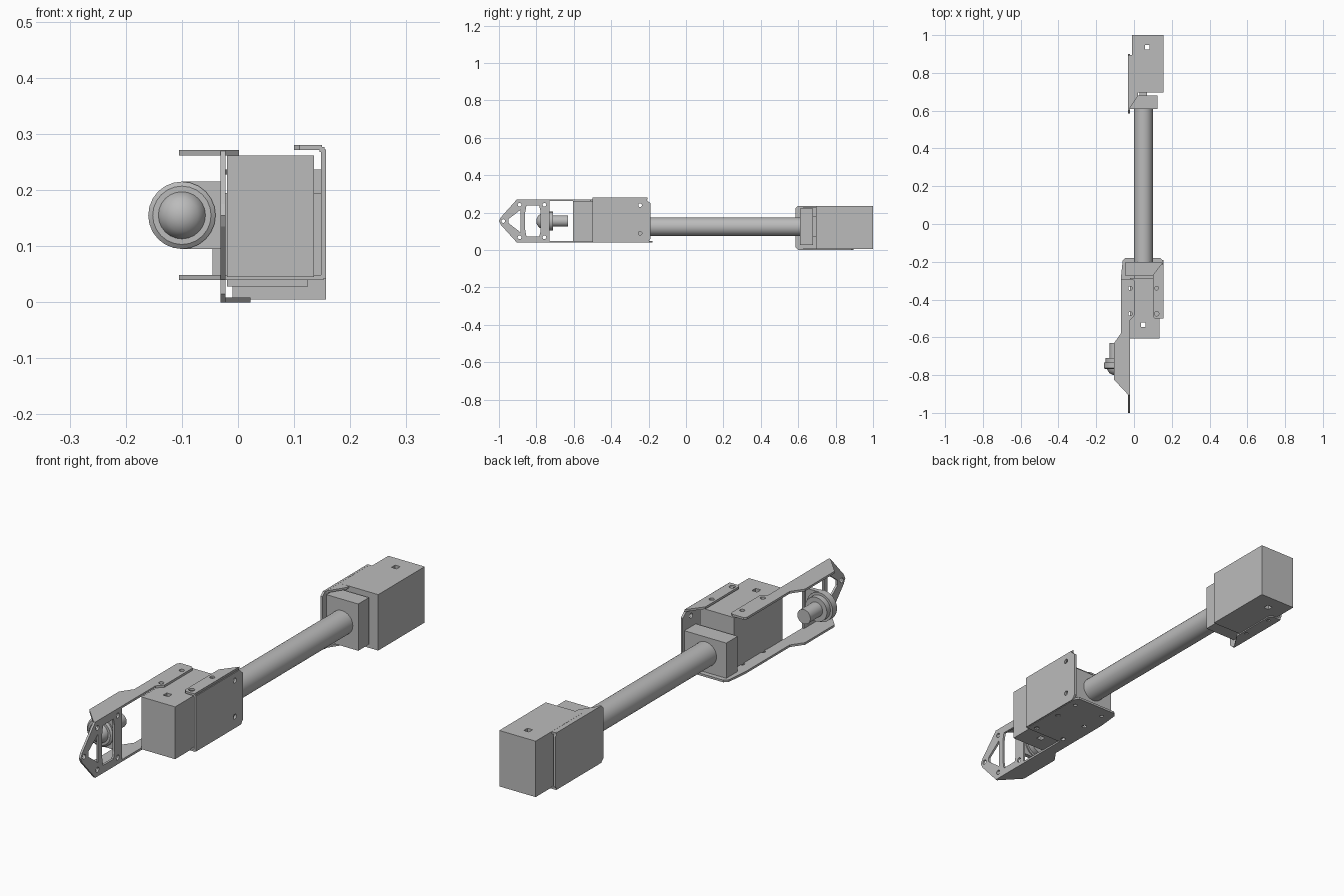
import bpy, bmesh, math
from mathutils import Matrix, Vector

cube = bpy.data.objects.get("Cube")
if cube:
    bpy.data.objects.remove(cube, do_unlink=True)

grey = bpy.data.materials.new("plain grey")
grey.use_nodes = True
COLOUR = (0.5, 0.5, 0.5, 1)
grey.diffuse_color = COLOUR
grey.node_tree.nodes["Principled BSDF"].inputs["Base Color"].default_value = COLOUR


def add(name, mesh, smooth=False):
    mesh.materials.clear()
    mesh.materials.append(grey)
    ob = bpy.data.objects.new(name, mesh)
    bpy.context.collection.objects.link(ob)
    if smooth:
        bpy.ops.object.select_all(action="DESELECT")
        ob.select_set(True)
        bpy.context.view_layer.objects.active = ob
        bpy.ops.object.shade_smooth_by_angle(angle=math.radians(35))
    return ob


def rect(x0, x1, y0, y1):
    return [(x0, y0), (x1, y0), (x1, y1), (x0, y1)]


def hole(x, y, r=0.01, n=16):
    return [(x + r * math.cos(math.tau * i / n), y + r * math.sin(math.tau * i / n)) for i in range(n)]


def slab(name, axis, lo, hi, *loops):
    """Extrude an outline (first loop) with holes (other loops) along z from an xy profile, or along x from a yz one."""
    cu = bpy.data.curves.new(name, "CURVE")
    cu.dimensions = "2D"
    cu.fill_mode = "BOTH"
    cu.extrude = (hi - lo) / 2
    for loop in loops:
        sp = cu.splines.new("POLY")
        sp.points.add(len(loop) - 1)
        for p, (u, v) in zip(sp.points, loop):
            p.co = (u, v, 0, 1)
        sp.use_cyclic_u = True
    tmp = bpy.data.objects.new(name, cu)
    bpy.context.collection.objects.link(tmp)
    dg = bpy.context.evaluated_depsgraph_get()
    mesh = bpy.data.meshes.new_from_object(tmp.evaluated_get(dg))
    bpy.data.objects.remove(tmp)
    bpy.data.curves.remove(cu)
    mid = (lo + hi) / 2
    if axis == "z":
        m = Matrix.Translation((0, 0, mid))
    else:
        m = Matrix(((0, 0, 1, mid), (1, 0, 0, 0), (0, 1, 0, 0), (0, 0, 0, 1)))
    mesh.transform(m)
    bm = bmesh.new()
    bm.from_mesh(mesh)
    bmesh.ops.remove_doubles(bm, verts=bm.verts, dist=1e-5)
    bmesh.ops.recalc_face_normals(bm, faces=bm.faces)
    bm.to_mesh(mesh)
    bm.free()
    for p in mesh.polygons:
        p.use_smooth = False
    return add(name, mesh)


def lathe(name, profile, x, z, steps=32):
    """Spin (radius, y) points about an axis parallel to y."""
    bm = bmesh.new()
    vs = [bm.verts.new((x + r, y, z)) for r, y in profile]
    es = [bm.edges.new(e) for e in zip(vs, vs[1:])]
    bmesh.ops.spin(bm, geom=vs + es, cent=Vector((x, 0, z)), axis=(0, 1, 0), angle=math.tau, steps=steps)
    bmesh.ops.remove_doubles(bm, verts=bm.verts, dist=1e-5)
    bmesh.ops.recalc_face_normals(bm, faces=bm.faces)
    mesh = bpy.data.meshes.new(name)
    bm.to_mesh(mesh)
    bm.free()
    return add(name, mesh, True)


# Arm tube
lathe("arm_tube", [(0, -0.21), (0.05, -0.21), (0.05, 0.62), (0, 0.62)], 0.05, 0.125)

# Motors with a square hole through each, and the couplings that hold the tube
slab("rear_motor", "z", 0.005, 0.237, rect(-0.01, 0.157, 0.695, 1.0), rect(0.058, 0.082, 0.923, 0.947))
slab("rear_coupling", "z", 0.028, 0.222, rect(-0.02, 0.125, 0.61, 0.68))
slab("rear_motor_neck", "z", 0.07, 0.18, rect(0.03, 0.07, 0.675, 0.70))
slab("front_motor", "z", 0.045, 0.262, rect(-0.02, 0.135, -0.605, -0.285), rect(0.038, 0.062, -0.545, -0.521))
slab("front_coupling", "z", 0.047, 0.195, rect(-0.045, 0.148, -0.275, -0.20))
slab("front_motor_neck", "z", 0.08, 0.17, rect(0.0, 0.10, -0.29, -0.27))

# Rear bracket: side plate with a flange above and below
slab("rear_bracket_side", "x", -0.031, -0.022,
     [(0.60, 0), (0.89, 0), (0.90, 0.015), (0.90, 0.222), (0.89, 0.237),
      (0.60, 0.237), (0.585, 0.222), (0.585, 0.015)])
for label, z in (("lower", 0.0), ("upper", 0.228)):
    slab("rear_bracket_%s_flange" % label, "z", z, z + 0.0085,
         [(-0.03, 0.60), (0.022, 0.68), (0.022, 0.885), (0.01, 0.895), (-0.03, 0.895)],
         hole(0.005, 0.72, 0.007), hole(0.005, 0.86, 0.007))

# Front right-hand bracket: side plate, upper flange and wide base plate
slab("front_bracket_side", "x", 0.148, 0.157,
     [(-0.50, 0.042), (-0.205, 0.042), (-0.19, 0.06), (-0.19, 0.25), (-0.215, 0.272), (-0.50, 0.272)],
     hole(-0.245, 0.24), hole(-0.245, 0.09))
slab("front_bracket_upper_bend", "x", 0.145, 0.154, rect(-0.50, -0.215, 0.268, 0.277))
slab("front_bracket_upper_flange", "z", 0.271, 0.28,
     [(0.11, -0.50), (0.15, -0.50), (0.15, -0.205), (0.10, -0.27), (0.10, -0.49)],
     hole(0.12, -0.34), hole(0.12, -0.475, 0.012))
slab("front_base_plate", "z", 0.04, 0.049,
     [(-0.07, -0.50), (0.152, -0.50), (0.152, -0.195), (0.14, -0.18), (-0.045, -0.18),
      (-0.06, -0.195), (-0.07, -0.29)],
     hole(-0.02, -0.34), hole(-0.02, -0.475), hole(0.12, -0.34), hole(0.12, -0.475),
     hole(-0.02, -0.23, 0.008), hole(0.12, -0.23, 0.008))

# Long side rails reaching forward to the nose plate
rail_front = [(-0.022, -0.60), (-0.022, -0.905), (-0.03, -0.905), (-0.105, -0.825), (-0.105, -0.63), (-0.07, -0.58)]
slab("upper_rail", "z", 0.262, 0.271,
     rail_front + [(-0.07, -0.30), (-0.06, -0.29), (-0.01, -0.29), (0.002, -0.30), (0.002, -0.485), (-0.022, -0.51)],
     hole(-0.02, -0.34), hole(-0.02, -0.475))
slab("lower_rail", "z", 0.04, 0.049, rail_front + [(-0.07, -0.50), (-0.022, -0.50)])

# Nose plate: pointed frame with two openings and bolt holes
zc = 0.155
slab("nose_plate", "x", -0.031, -0.022,
     [(-0.73, 0.041), (-0.905, 0.041), (-0.99, 0.135), (-1.0, zc), (-0.99, 0.175), (-0.905, 0.27), (-0.73, 0.27)],
     [(-0.885, 0.095), (-0.885, 0.215), (-0.95, 0.165), (-0.95, 0.145)],
     [(-0.853, 0.072), (-0.785, 0.072), (-0.778, 0.10), (-0.778, 0.21), (-0.785, 0.238),
      (-0.853, 0.238), (-0.86, 0.20), (-0.86, 0.11)],
     hole(-0.977, zc), hole(-0.89, 0.242), hole(-0.89, 0.068), hole(-0.757, 0.242), hole(-0.757, 0.068))

# Domed sensor on its shaft, with the tab that holds it to the nose plate
lathe("domed_sensor",
      [(0, -0.80), (0.015, -0.798), (0.029, -0.79), (0.038, -0.779), (0.042, -0.768), (0.052, -0.768),
       (0.06, -0.762), (0.06, -0.733), (0.05, -0.733), (0.05, -0.71), (0.03, -0.71), (0.03, -0.63), (0, -0.63)],
      -0.10, zc, 24)
slab("sensor_tab", "z", zc - 0.06, zc + 0.06, rect(-0.10, -0.028, -0.756, -0.738))
